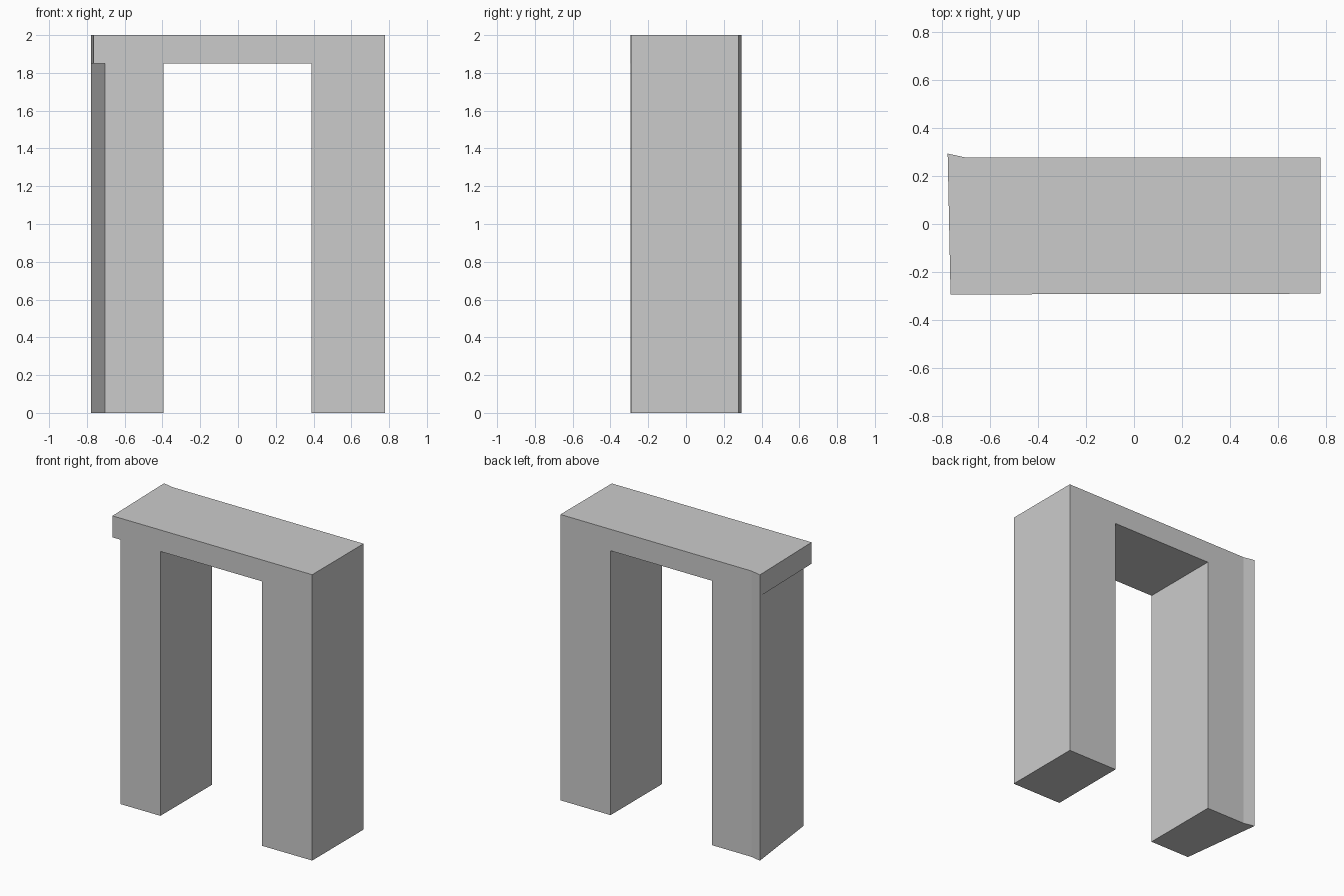
import bpy
import bmesh

cube = bpy.data.objects.get("Cube")
if cube:
    bpy.data.objects.remove(cube, do_unlink=True)

HEIGHT = 2.0
LINTEL_BOTTOM = 1.85

# Plain grey stone
stone = bpy.data.materials.new("grey stone")
stone.use_nodes = True
grey = (0.6, 0.6, 0.6, 1.0)
stone.diffuse_color = grey
stone.node_tree.nodes["Principled BSDF"].inputs["Base Color"].default_value = grey


def prism(name, outline, bottom, top):
    """Upright prism over a plan outline."""
    bm = bmesh.new()
    base = bm.faces.new([bm.verts.new((x, y, bottom)) for x, y in outline])
    raised = bmesh.ops.extrude_face_region(bm, geom=[base])["geom"]
    verts = [v for v in raised if isinstance(v, bmesh.types.BMVert)]
    bmesh.ops.translate(bm, verts=verts, vec=(0, 0, top - bottom))
    bmesh.ops.recalc_face_normals(bm, faces=bm.faces)
    mesh = bpy.data.meshes.new(name)
    bm.to_mesh(mesh)
    bm.free()
    mesh.materials.append(stone)
    obj = bpy.data.objects.new(name, mesh)
    bpy.context.collection.objects.link(obj)
    return obj


def carve(target, cutter):
    """Subtract the cutter, then discard it."""
    cutter.hide_render = True
    mod = target.modifiers.new("carve", 'BOOLEAN')
    mod.operation = 'DIFFERENCE'
    mod.solver = 'EXACT'
    mod.object = cutter
    bpy.context.view_layer.objects.active = target
    bpy.ops.object.modifier_apply(modifier=mod.name)
    bpy.data.objects.remove(cutter, do_unlink=True)


# Solid block with a flared back corner on its right end
doorway = prism("doorway_frame", [
    (-0.766, -0.294), (0.778, -0.291), (0.778, 0.277),
    (-0.70, 0.277), (-0.778, 0.294)], 0, HEIGHT)

# Opening between the two legs
carve(doorway, prism("opening_cutter", [
    (-0.395, -0.5), (0.39, -0.5), (0.39, 0.5), (-0.395, 0.5)],
    -0.2, LINTEL_BOTTOM))

# Slanted outer side of the right leg, leaving the lintel overhanging
carve(doorway, prism("slant_cutter", [
    (-0.68, -0.494), (-0.802, 0.494), (-1.0, 0.494), (-1.0, -0.494)],
    -0.2, LINTEL_BOTTOM))
